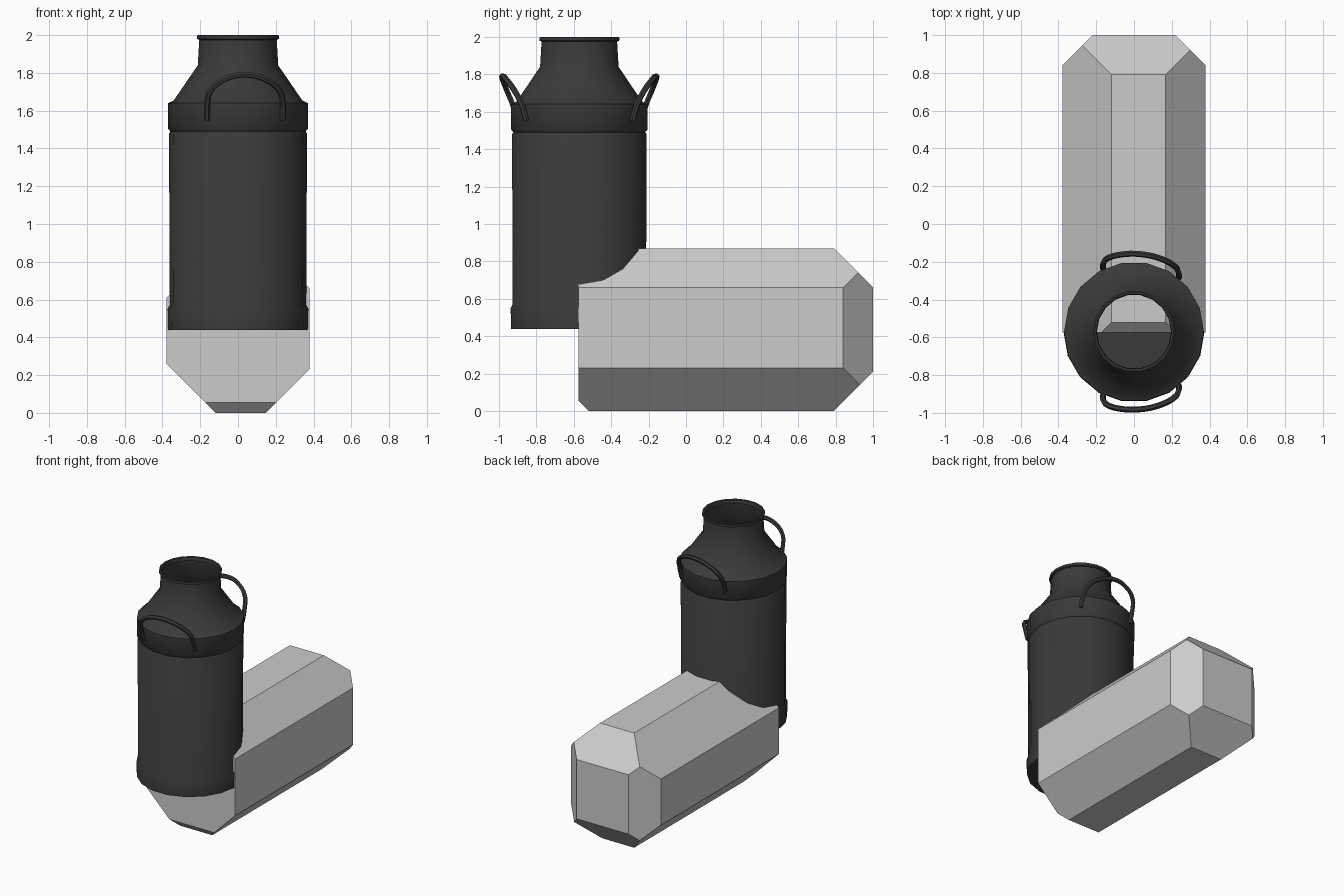
import bpy
import bmesh
import math
from mathutils import Vector

cube = bpy.data.objects.get("Cube")
if cube:
    bpy.data.objects.remove(cube, do_unlink=True)


def make_material(name, value):
    mat = bpy.data.materials.new(name)
    mat.use_nodes = True
    colour = (value, value, value, 1)
    mat.diffuse_color = colour
    mat.node_tree.nodes["Principled BSDF"].inputs["Base Color"].default_value = colour
    return mat


DARK = make_material("dark_iron", 0.042)
GREY = make_material("light_grey", 0.6)
AXIS_Y = -0.57
SIDES = 18


def add_object(name, data, mat):
    obj = bpy.data.objects.new(name, data)
    bpy.context.collection.objects.link(obj)
    data.materials.append(mat)
    return obj


def select_only(obj):
    bpy.ops.object.select_all(action="DESELECT")
    obj.select_set(True)
    bpy.context.view_layer.objects.active = obj


def smooth(obj):
    select_only(obj)
    bpy.ops.object.shade_smooth_by_angle(angle=math.radians(40))


# Can body: lathed open shell with a floor, hoops and a rolled lip
profile = [(0.0, 0.44), (0.37, 0.44), (0.373, 0.55), (0.362, 0.57),
           (0.365, 1.48), (0.358, 1.49), (0.37, 1.505), (0.37, 1.64),
           (0.34, 1.655), (0.213, 1.84), (0.205, 1.975), (0.217, 1.98),
           (0.217, 1.997), (0.21, 2.0), (0.2, 1.997), (0.196, 1.97)]
bm = bmesh.new()
points = [bm.verts.new((r, 0, z)) for r, z in profile]
edges = [bm.edges.new(pair) for pair in zip(points, points[1:])]
bmesh.ops.spin(bm, geom=points + edges, cent=(0, 0, 0), axis=(0, 0, 1),
               angle=math.tau, steps=SIDES, use_duplicate=False)
bmesh.ops.remove_doubles(bm, verts=bm.verts, dist=0.0005)
bmesh.ops.recalc_face_normals(bm, faces=bm.faces)
# The floor decides which way the shell faces
floor = min(bm.faces, key=lambda f: f.calc_center_median().z)
floor.normal_update()
if floor.normal.z > 0:
    bmesh.ops.reverse_faces(bm, faces=bm.faces)
mesh = bpy.data.meshes.new("can_body")
bm.to_mesh(mesh)
bm.free()
can = add_object("can_body", mesh, DARK)
can.location.y = AXIS_Y
smooth(can)

# Handles: bent rods that start on the can wall and lean outwards
half = [(0.2, 0.0, 1.55), (0.2, 0.025, 1.64), (0.18, 0.045, 1.71),
        (0.11, 0.045, 1.765)]
arch = ([(-x, lean, z) for x, lean, z in half] + [(0, 0.042, 1.79)]
        + half[::-1])


def make_handle(name, side):
    curve = bpy.data.curves.new(name, "CURVE")
    curve.dimensions = "3D"
    curve.bevel_depth = 0.016
    curve.bevel_resolution = 1
    curve.resolution_u = 4
    curve.use_fill_caps = True
    spline = curve.splines.new("BEZIER")
    spline.bezier_points.add(len(arch) - 1)
    for point, (x, lean, z) in zip(spline.bezier_points, arch):
        x += 0.037
        reach = math.sqrt(0.37 ** 2 - x ** 2) + lean
        point.co = (x, AXIS_Y + side * reach, z)
        point.handle_left_type = point.handle_right_type = "AUTO"
    obj = add_object(name, curve, DARK)
    select_only(obj)
    bpy.ops.object.convert(target="MESH")
    smooth(bpy.context.view_layer.objects.active)


make_handle("front_handle", -1)
make_handle("back_handle", 1)

# Block: a box whose edges are planed off at 45 degrees
X, FRONT, BACK, TOP = 0.378, -0.575, 1.0, 0.87
bm = bmesh.new()
bmesh.ops.create_cube(bm, size=1)
for v in bm.verts:
    v.co = (X if v.co.x > 0 else -X, BACK if v.co.y > 0 else FRONT,
            TOP if v.co.z > 0 else 0)


def plane_edge(direction, depth):
    """Cut off the edge lying furthest along a diagonal direction."""
    normal = Vector(direction).normalized()
    corner = Vector((X * direction[0],
                     BACK if direction[1] > 0 else FRONT,
                     TOP if direction[2] > 0 else 0))
    cut = bmesh.ops.bisect_plane(
        bm, geom=bm.verts[:] + bm.edges[:] + bm.faces[:], dist=1e-5,
        plane_co=corner - normal * depth / math.sqrt(2), plane_no=normal,
        clear_outer=True)
    rim = [g for g in cut["geom_cut"] if isinstance(g, bmesh.types.BMEdge)]
    bmesh.ops.contextual_create(bm, geom=rim)


for direction, depth in [((-1, 0, 1), 0.26), ((-1, 0, -1), 0.26),
                         ((1, 0, 1), 0.21), ((1, 0, -1), 0.23),
                         ((0, 1, 1), 0.21), ((0, 1, -1), 0.21),
                         ((-1, 1, 0), 0.16), ((1, 1, 0), 0.16),
                         ((0, -1, 1), 0.055), ((0, -1, -1), 0.055)]:
    plane_edge(direction, depth)
bmesh.ops.recalc_face_normals(bm, faces=bm.faces)
mesh = bpy.data.meshes.new("chamfered_block")
bm.to_mesh(mesh)
bm.free()
add_object("chamfered_block", mesh, GREY)
